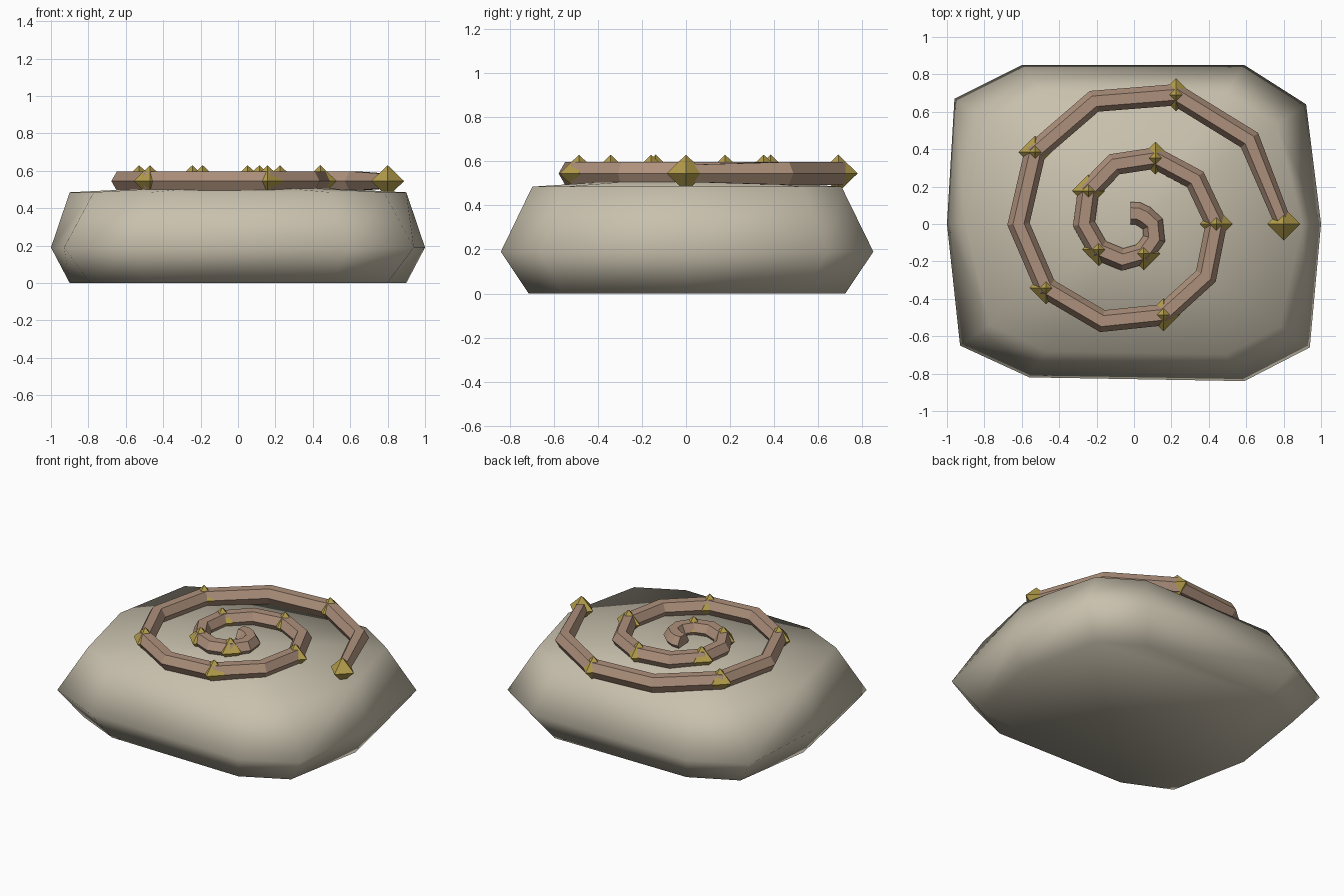
import bpy, bmesh
from math import sin, cos, pi
from mathutils import Vector, Matrix

cube = bpy.data.objects.get("Cube")
if cube:
    bpy.data.objects.remove(cube)


def material(name, rgb):
    mat = bpy.data.materials.new(name)
    mat.use_nodes = True
    mat.diffuse_color = (*rgb, 1)
    mat.node_tree.nodes["Principled BSDF"].inputs["Base Color"].default_value = (*rgb, 1)
    return mat


def finish(bm, name, mat, smooth=False):
    bmesh.ops.recalc_face_normals(bm, faces=bm.faces)
    for face in bm.faces:
        face.smooth = smooth
    mesh = bpy.data.meshes.new(name)
    bm.to_mesh(mesh)
    bm.free()
    mesh.materials.append(mat)
    obj = bpy.data.objects.new(name, mesh)
    bpy.context.collection.objects.link(obj)
    return obj


def bridge(bm, a, b):
    for i in range(len(a)):
        j = (i + 1) % len(a)
        bm.faces.new((a[i], a[j], b[j], b[i]))


stone = material("pale stone", (0.58, 0.53, 0.42))
clay = material("pinkish brown", (0.42, 0.28, 0.20))
gold = material("dull gold", (0.46, 0.34, 0.07))

# Stone: a rounded ten-sided slab, widest below the middle, with a low dome
outline = [(1, 0), (0.92, 0.64), (0.59, 0.85), (-0.6, 0.85), (-0.96, 0.67),
           (-1, 0), (-0.93, -0.65), (-0.56, -0.82), (0.59, -0.84), (0.94, -0.66)]
bm = bmesh.new()
rings = []
for z, side, corner in ((0, 0.9, 0.85), (0.19, 1, 1), (0.485, 0.9, 0.83)):
    ring = []
    for x, y in outline:
        s = side if y == 0 else corner
        ring.append(bm.verts.new((x * s, y * s, z)))
    rings.append(ring)
bridge(bm, rings[0], rings[1])
bridge(bm, rings[1], rings[2])
bm.faces.new(rings[0])
peak = bm.verts.new((0, 0, 0.53))
for i, v in enumerate(rings[2]):
    bm.faces.new((v, rings[2][(i + 1) % 10], peak))
finish(bm, "stone_slab", stone, smooth=True)

# Spiral path, ten points per turn, winding inwards
LEVEL = 0.545


def spiral(k):
    r = max(0.8 - 0.037 * k + 0.0001 * k * k, 0.06)
    a = k * pi / 5
    return Vector((r * cos(a), r * sin(a), LEVEL))


# Spiral tube: hexagonal section with flat top
path = [spiral(k) for k in range(24)]
bm = bmesh.new()
rings = []
for k, p in enumerate(path):
    ahead = path[min(k + 1, len(path) - 1)] - p
    behind = p - path[max(k - 1, 0)]
    tangent = (ahead.normalized() + behind.normalized()).normalized()
    across = Vector((-tangent.y, tangent.x, 0))
    radius = 0.045 if k == 0 else 0.06
    rings.append([bm.verts.new(p + radius * (across * cos(i * pi / 3) + Vector((0, 0, sin(i * pi / 3)))))
                  for i in range(6)])
for a, b in zip(rings, rings[1:]):
    bridge(bm, a, b)
bm.faces.new(rings[0])
bm.faces.new(rings[-1])
finish(bm, "spiral_coil", clay)

# Studs: eight-sided gems on every second point of the spiral
for n in range(10):
    bm = bmesh.new()
    for end in (1, -1):
        bmesh.ops.create_cone(bm, segments=4, radius1=0.088, radius2=0, depth=0.085, cap_ends=False,
                              matrix=Matrix.Rotation(0 if end == 1 else pi, 4, 'X')
                              @ Matrix.Translation((0, 0, 0.0425)))
    bmesh.ops.remove_doubles(bm, verts=bm.verts, dist=0.001)
    # Keep the stud corners on the x and y axes
    corner = max(bm.verts, key=lambda v: v.co.x).co
    if abs(corner.y) > 0.01:
        bmesh.ops.rotate(bm, verts=bm.verts, matrix=Matrix.Rotation(pi / 4, 3, 'Z'))
    bmesh.ops.translate(bm, verts=bm.verts, vec=spiral(2 * n))
    finish(bm, f"stud_{n + 1}", gold)
